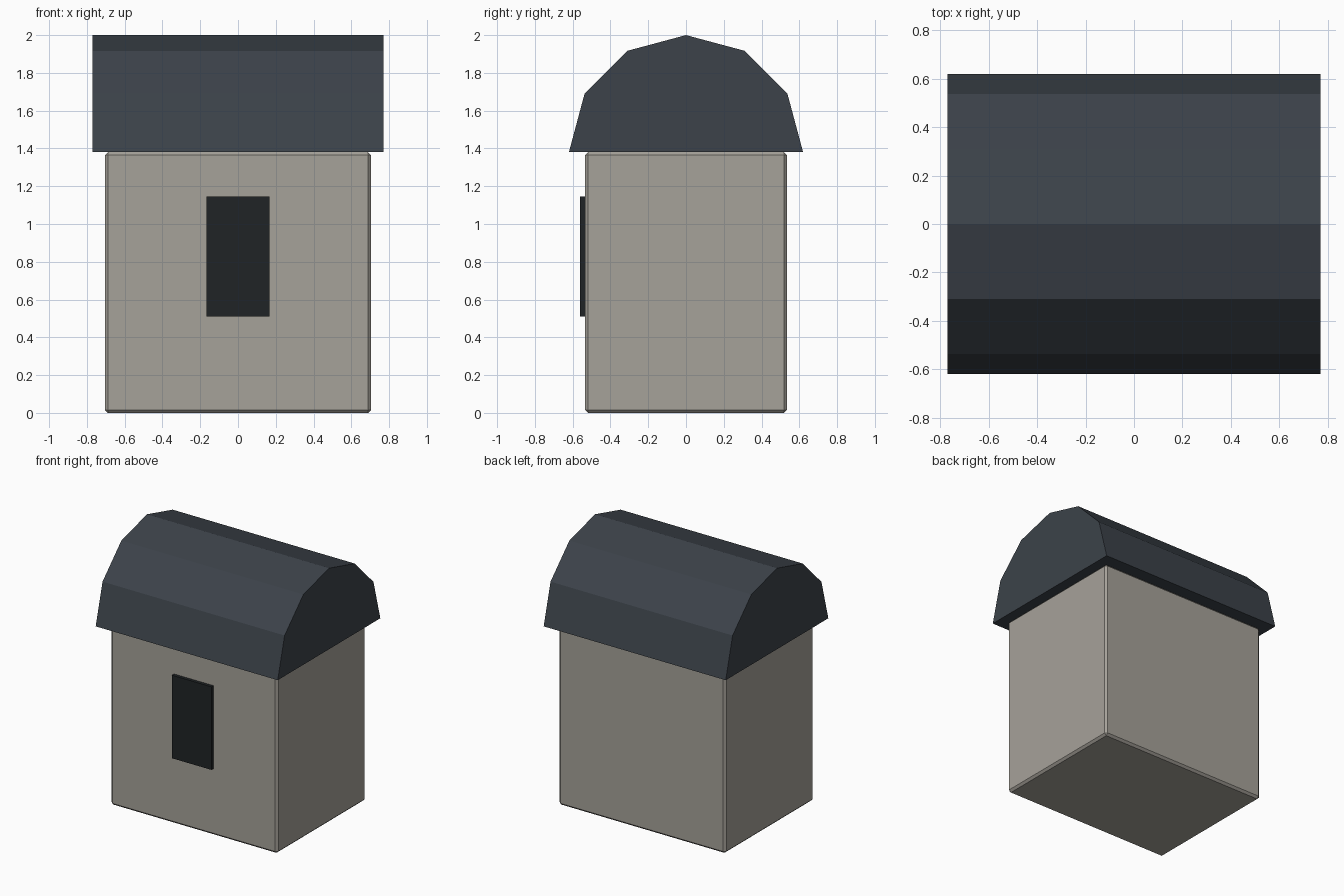
import bpy, bmesh, math

if "Cube" in bpy.data.objects:
    bpy.data.objects.remove(bpy.data.objects["Cube"])


def material(name, rgb):
    mat = bpy.data.materials.new(name)
    mat.diffuse_color = (*rgb, 1)
    mat.use_nodes = True
    mat.node_tree.nodes["Principled BSDF"].inputs["Base Color"].default_value = mat.diffuse_color
    return mat


def finish(name, bm, mat):
    bmesh.ops.recalc_face_normals(bm, faces=bm.faces)
    mesh = bpy.data.meshes.new(name)
    bm.to_mesh(mesh)
    bm.free()
    mesh.materials.append(mat)
    obj = bpy.data.objects.new(name, mesh)
    bpy.context.collection.objects.link(obj)
    return obj


def box(name, lo, hi, mat, bevel=0):
    bm = bmesh.new()
    bmesh.ops.create_cube(bm, size=1)
    for v in bm.verts:
        v.co = [(a + b) / 2 + c * (b - a) for a, b, c in zip(lo, hi, v.co)]
    if bevel:
        bmesh.ops.bevel(bm, geom=bm.edges[:], offset=bevel, segments=1,
                        affect='EDGES')
    return finish(name, bm, mat)


stone = material("stone", (0.38, 0.36, 0.32))
slate = material("slate", (0.045, 0.055, 0.068))
dark = material("dark_glass", (0.014, 0.017, 0.019))

# Walls with a narrow chamfer
box("walls", (-0.705, -0.535, 0), (0.705, 0.535, 1.38), stone, bevel=0.016)

# Window panel standing slightly proud of the front wall
box("window", (-0.167, -0.56, 0.51), (0.167, -0.52, 1.145), dark)

# Barrel roof: half of a twelve-sided cylinder lying along x
bm = bmesh.new()
radius, half_length, eaves = 0.62, 0.77, 1.38
arc = [math.pi * i / 6 for i in range(7)]
end = bm.faces.new([bm.verts.new((-half_length, radius * math.cos(a),
                                  eaves + radius * math.sin(a))) for a in arc])
ext = bmesh.ops.extrude_face_region(bm, geom=[end], use_keep_orig=True)
bmesh.ops.translate(bm, vec=(2 * half_length, 0, 0),
                    verts=[g for g in ext["geom"] if isinstance(g, bmesh.types.BMVert)])
finish("roof", bm, slate)
